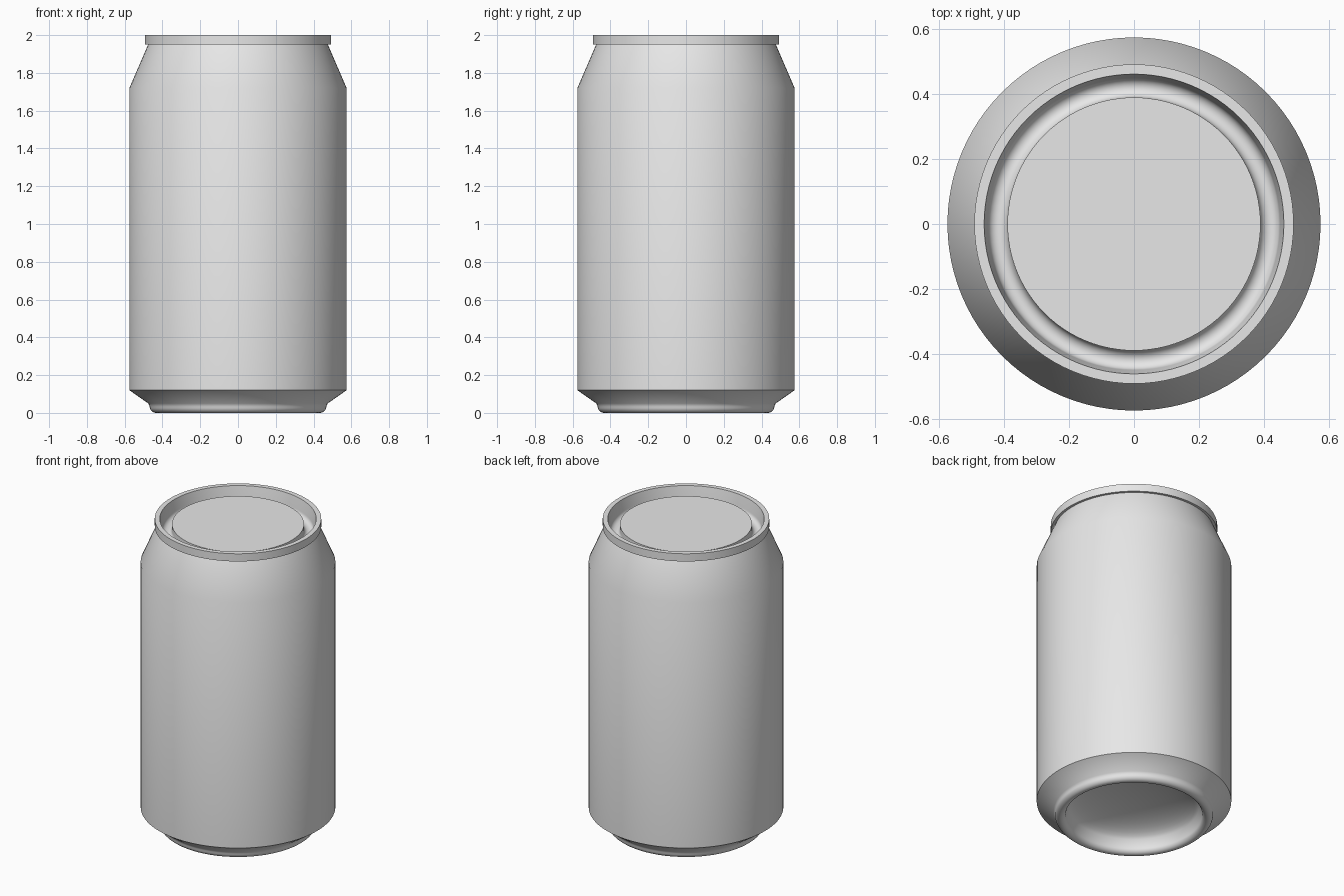
import bpy
import bmesh
import math

cube = bpy.data.objects.get("Cube")
if cube:
    bpy.data.objects.remove(cube, do_unlink=True)

SEGMENTS = 96

metal = bpy.data.materials.new("light_grey_metal")
metal.use_nodes = True
grey = (0.8, 0.8, 0.8, 1.0)
metal.diffuse_color = grey
metal.node_tree.nodes["Principled BSDF"].inputs["Base Color"].default_value = grey


def arc(cx, cz, rx, rz, start, end, steps):
    """Points of an elliptical arc in the profile plane, angles in degrees."""
    angles = [math.radians(start + (end - start) * i / steps) for i in range(steps + 1)]
    return [(cx + rx * math.cos(a), cz + rz * math.sin(a)) for a in angles]


def lathe(name, profile):
    """Spin a (radius, height) profile around z into a smooth object."""
    bm = bmesh.new()
    verts = [bm.verts.new((r, 0, z)) for r, z in profile]
    edges = [bm.edges.new(pair) for pair in zip(verts, verts[1:])]
    bmesh.ops.spin(bm, geom=verts + edges, cent=(0, 0, 0), axis=(0, 0, 1),
                   angle=math.tau, steps=SEGMENTS, use_merge=True)
    bmesh.ops.remove_doubles(bm, verts=bm.verts, dist=0.0005)
    bmesh.ops.recalc_face_normals(bm, faces=bm.faces)
    mesh = bpy.data.meshes.new(name)
    bm.to_mesh(mesh)
    bm.free()
    mesh.materials.append(metal)
    obj = bpy.data.objects.new(name, mesh)
    bpy.context.collection.objects.link(obj)
    bpy.ops.object.select_all(action="DESELECT")
    obj.select_set(True)
    bpy.context.view_layer.objects.active = obj
    bpy.ops.object.shade_smooth_by_angle(angle=math.radians(30))
    return obj


# Domed underside, from the centre out to the foot
dome = arc(0, 0.06, 0.39, 0.11, 90, 10, 10)
# Rounded foot ring the can stands on
foot = arc(0.435, 0.035, 0.033, 0.035, 180, 360, 12)
# Bottom chamfer, straight wall, tapered shoulder and neck
wall = [(0.475, 0.05), (0.575, 0.12), (0.575, 1.72), (0.476, 1.95)]
# Seamed rim
rim = [(0.492, 1.95), (0.492, 2.0), (0.462, 2.0)]
# Countersunk groove and the raised flat lid panel
groove = arc(0.42, 1.93, 0.03, 0.03, 0, -180, 12)
panel = [(0.39, 1.965), (0, 1.965)]

lathe("can_body", dome + foot + wall + rim + groove + panel)
